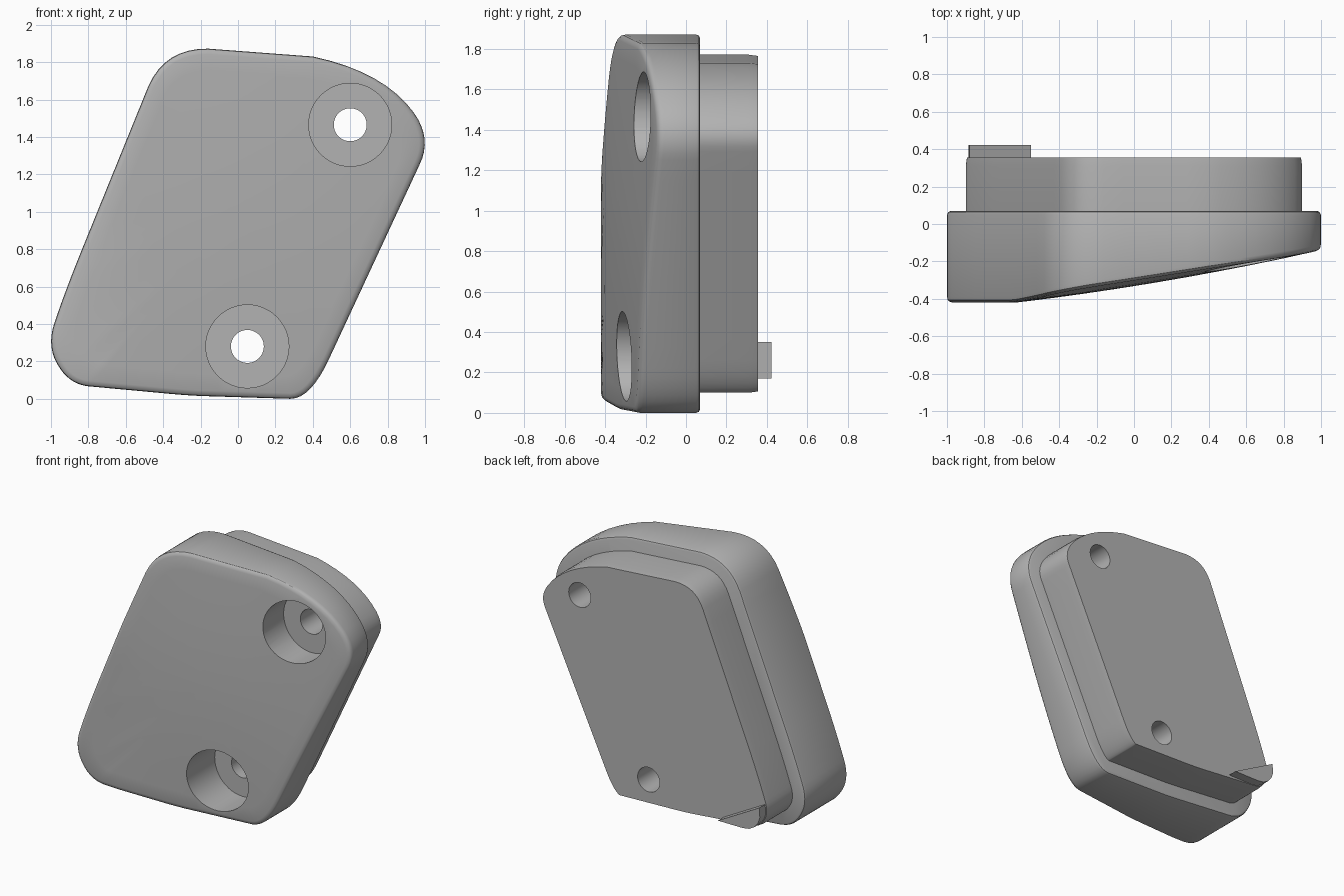
import bpy, bmesh, math
from mathutils import Vector

if "Cube" in bpy.data.objects:
    bpy.data.objects.remove(bpy.data.objects["Cube"], do_unlink=True)

grey = bpy.data.materials.new("light grey")
grey.use_nodes = True
COLOUR = (0.45, 0.45, 0.45, 1)
grey.diffuse_color = COLOUR
grey.node_tree.nodes["Principled BSDF"].inputs["Base Color"].default_value = COLOUR

# Rounded corners of the outline (start, control, end), counter-clockwise from the front
CORNERS = [
    ((.28, 0), (.39, 0), (.49, .22)),
    ((.97, 1.25), (1.04, 1.39), (.94, 1.53)),
    ((.94, 1.53), (.78, 1.75), (.4, 1.83)),
    ((-.16, 1.872), (-.39, 1.875), (-.48, 1.67)),
    ((-.85, .76), (-.93, .56), (-.98, .41)),
    ((-.98, .41), (-1.03, .27), (-.95, .16)),
    ((-.95, .16), (-.89, .07), (-.78, .065)),
    ((-.4, .03), (-.3, .02), (-.2, .015)),
]
CENTRE = Vector((0, .94))


def make_outline(corners, steps=8, spacing=.12):
    pts = []
    for c in corners:
        a, b, d = map(Vector, c)
        for i in range(steps + 1):
            t = i / steps
            p = a * (1 - t) ** 2 + b * 2 * t * (1 - t) + d * t * t
            if not pts or (p - pts[-1]).length > .001:
                pts.append(p)
    dense = []
    for p, q in zip(pts, pts[1:] + pts[:1]):
        n = max(1, math.ceil((q - p).length / spacing))
        dense += [p.lerp(q, k / n) for k in range(n)]
    return dense


def inset(pts, d):
    out = []
    for i, p in enumerate(pts):
        t = (pts[(i + 1) % len(pts)] - pts[i - 1]).normalized()
        out.append(p + Vector((-t.y, t.x)) * d)
    return out


def front_y(p):
    # Sloping, slightly bulged face with a flat strip at the thick side
    bulge = .032 * math.sin(math.pi * min(1, max(0, p.y / 1.87))) * max(0, 1 - p.x ** 2)
    return max(-.42, -.30 + .16 * p.x - bulge)


def loft(name, rings, cap_centre=None):
    """Skin rings of 3D points; the last is closed flat, the first flat or with a fan."""
    bm = bmesh.new()
    loops = [[bm.verts.new(p) for p in ring] for ring in rings]
    n = len(loops[0])
    for a, b in zip(loops, loops[1:]):
        for i in range(n):
            j = (i + 1) % n
            bm.faces.new((a[i], a[j], b[j], b[i]))
    if cap_centre:
        c = bm.verts.new(cap_centre)
        for i in range(n):
            bm.faces.new((loops[0][(i + 1) % n], loops[0][i], c))
    else:
        bm.faces.new(loops[0])
    bm.faces.new(loops[-1])
    bmesh.ops.recalc_face_normals(bm, faces=bm.faces)
    mesh = bpy.data.meshes.new(name)
    bm.to_mesh(mesh)
    bm.free()
    obj = bpy.data.objects.new(name, mesh)
    bpy.context.collection.objects.link(obj)
    mesh.materials.append(grey)
    return obj


def flat(pts, y):
    return [(p.x, y, p.y) for p in pts]


def cylinder(x, z, radius, y0, y1):
    bpy.ops.mesh.primitive_cylinder_add(vertices=48, radius=radius, depth=y1 - y0,
                                        location=(x, (y0 + y1) / 2, z),
                                        rotation=(math.pi / 2, 0, 0))
    obj = bpy.context.object
    obj.name = "hole_cutter"
    obj.hide_render = True
    return obj


def finish(obj, cutters=()):
    bpy.ops.object.select_all(action="DESELECT")
    obj.select_set(True)
    bpy.context.view_layer.objects.active = obj
    for cutter in cutters:
        mod = obj.modifiers.new("hole", "BOOLEAN")
        mod.operation, mod.solver, mod.object = "DIFFERENCE", "EXACT", cutter
        bpy.ops.object.modifier_apply(modifier=mod.name)
    bpy.ops.object.shade_smooth_by_angle(angle=math.radians(32))


outline = make_outline(CORNERS)

# Wedge-shaped cover with softened rims
rim = inset(outline, .03)
rings = []
for s in (.15, .35, .55, .75, .9, 1):
    ring = [CENTRE + (p - CENTRE) * s for p in rim]
    rings.append([(p.x, front_y(p), p.y) for p in ring])
for d, drop in ((.012, .005), (.003, .014), (0, .03)):
    rings.append([(p.x, front_y(p) + drop, p.y) for p in inset(outline, d)])
for d, y in ((0, .05), (.006, .064), (.02, .07)):
    rings.append(flat(inset(outline, d), y))
cover = loft("cover", rings, (CENTRE.x, front_y(CENTRE), CENTRE.y))

# Plug behind the cover, with a slight taper at its back edge
plug = loft("back_plug", [flat(inset(outline, d), y)
                          for d, y in ((.1, .06), (.1, .31), (.106, .355))])

# Locating tab in the lower corner of the plug
tab_shape = [Vector(p) for p in ((-.55, .17), (-.88, .35), (-.885, .28), (-.87, .235),
                                 (-.84, .2), (-.8, .178), (-.75, .17))]
tab = loft("locating_tab", [flat(tab_shape, .34), flat(tab_shape, .422)])

# Counterbored screw holes
bores, holes = [], []
for x, z in ((.05, .28), (.6, 1.465)):
    bores.append(cylinder(x, z, .222, -.8, -.02))
    holes.append(cylinder(x, z, .088, -.8, .8))
finish(cover, bores + holes)
finish(plug, holes)
finish(tab)
for cutter in bores + holes:
    bpy.data.objects.remove(cutter, do_unlink=True)
